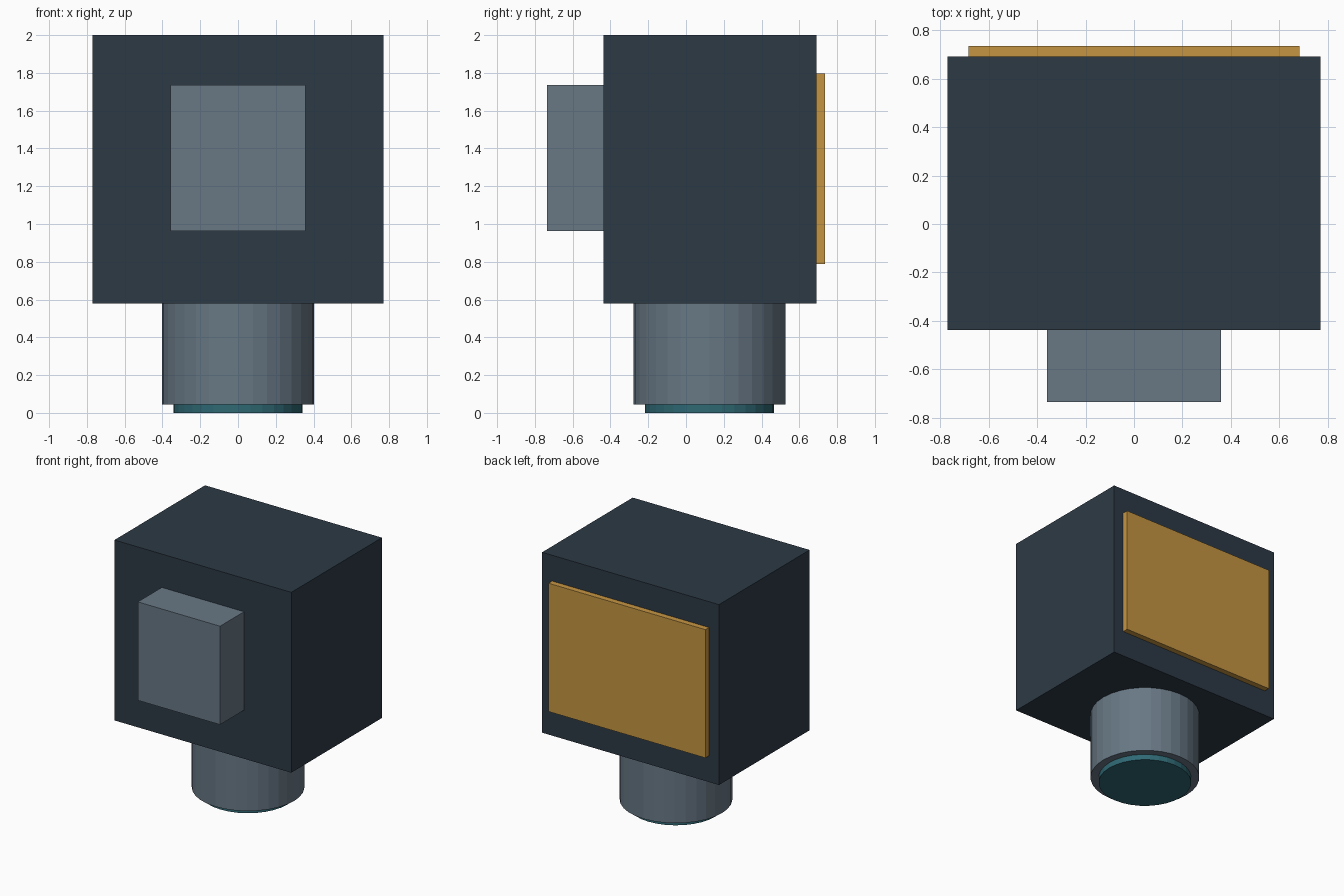
import bpy

if "Cube" in bpy.data.objects:
    bpy.data.objects.remove(bpy.data.objects["Cube"])


def material(name, rgb):
    m = bpy.data.materials.new(name)
    m.diffuse_color = (*rgb, 1.0)
    m.use_nodes = True
    m.node_tree.nodes["Principled BSDF"].inputs["Base Color"].default_value = m.diffuse_color
    return m


DARK = material("dark slate", (0.026, 0.042, 0.060))
GREY = material("steel grey", (0.138, 0.188, 0.235))
AMBER = material("amber", (0.56, 0.30, 0.055))
TEAL = material("teal glass", (0.028, 0.140, 0.175))


def box(name, x, y, z, mat):
    """Box from (min, max) ranges along each axis."""
    bpy.ops.mesh.primitive_cube_add(size=1, location=[(a + b) / 2 for a, b in (x, y, z)])
    ob = bpy.context.object
    ob.name = name
    ob.scale = [b - a for a, b in (x, y, z)]
    bpy.ops.object.transform_apply(location=False, rotation=False, scale=True)
    ob.data.materials.append(mat)


def cylinder(name, radius, z, mat):
    """Upright flat-sided cylinder under the middle of the body."""
    bpy.ops.mesh.primitive_cylinder_add(vertices=32, radius=radius, depth=z[1] - z[0],
                                        location=(0, 0.125, (z[0] + z[1]) / 2))
    ob = bpy.context.object
    ob.name = name
    ob.data.materials.append(mat)


# Main housing
box("housing", (-0.77, 0.77), (-0.437, 0.69), (0.58, 2.0), DARK)
# Block on the front
box("front_block", (-0.358, 0.358), (-0.735, -0.437), (0.962, 1.737), GREY)
# Amber panel on the back
box("back_panel", (-0.683, 0.683), (0.69, 0.735), (0.787, 1.797), AMBER)
# Barrel with glass disc underneath
cylinder("barrel", 0.402, (0.045, 0.58), GREY)
cylinder("barrel_glass", 0.342, (0.0, 0.045), TEAL)
